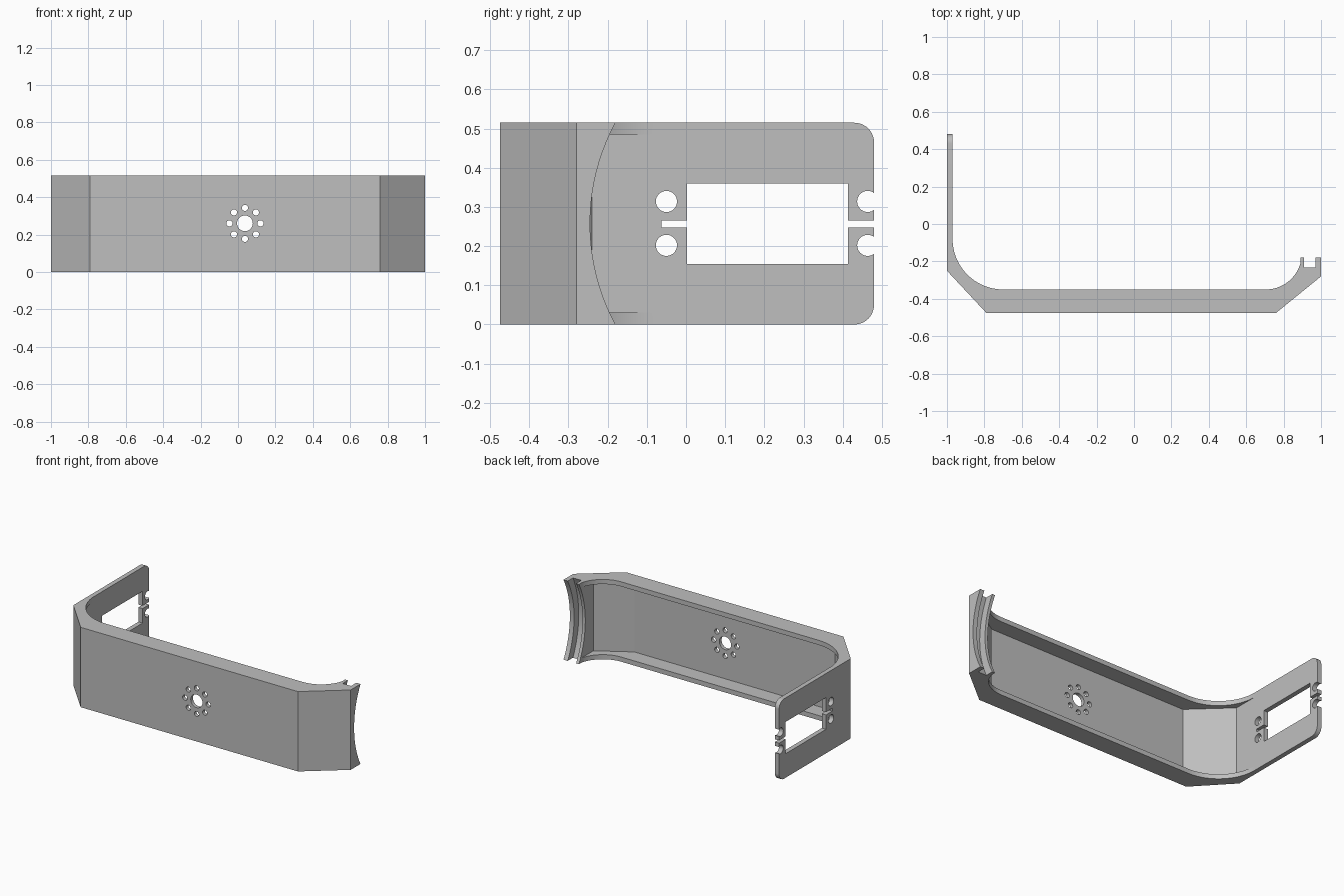
import bpy
import bmesh
from math import pi, cos, sin, radians

cube = bpy.data.objects.get("Cube")
if cube:
    bpy.data.objects.remove(cube, do_unlink=True)

HEIGHT = 0.515
MID = HEIGHT / 2
WALL = 0.03


def arc(cx, cy, r, start, end, steps=16):
    """Points on an arc, angles in degrees."""
    angles = [radians(start + (end - start) * i / steps) for i in range(steps + 1)]
    return [(cx + r * cos(a), cy + r * sin(a)) for a in angles]


def circle(cx, cy, r, sides=32):
    return arc(cx, cy, r, 0, 360, sides)[:-1]


def rect(a0, b0, a1, b1):
    return [(a0, b0), (a1, b0), (a1, b1), (a0, b1)]


def prism(name, profile, axis, low, high):
    """Extrude a 2D profile along an axis; x uses (y, z), y uses (x, z), z uses (x, y)."""
    place = {
        "x": lambda p, d: (d, p[0], p[1]),
        "y": lambda p, d: (p[0], d, p[1]),
        "z": lambda p, d: (p[0], p[1], d),
    }[axis]
    bm = bmesh.new()
    bottom = [bm.verts.new(place(p, low)) for p in profile]
    top = [bm.verts.new(place(p, high)) for p in profile]
    bm.faces.new(bottom)
    bm.faces.new(top)
    for i in range(len(profile)):
        j = (i + 1) % len(profile)
        bm.faces.new((bottom[i], bottom[j], top[j], top[i]))
    bmesh.ops.recalc_face_normals(bm, faces=bm.faces)
    mesh = bpy.data.meshes.new(name)
    bm.to_mesh(mesh)
    bm.free()
    obj = bpy.data.objects.new(name, mesh)
    bpy.context.collection.objects.link(obj)
    return obj


def cut(target, cutter, operation="DIFFERENCE"):
    """Apply a boolean and discard the cutter."""
    cutter.hide_render = True
    mod = target.modifiers.new("cut", "BOOLEAN")
    mod.operation = operation
    mod.solver = "EXACT"
    mod.object = cutter
    bpy.context.view_layer.objects.active = target
    bpy.ops.object.modifier_apply(modifier=mod.name)
    bpy.data.objects.remove(cutter, do_unlink=True)


# Bracket body: plan outline with curved inner corners
outline = [(-1, 0.48), (-1, -0.25), (-0.79, -0.475), (0.76, -0.475),
           (1, -0.28), (1, -0.15), (0.89, -0.15)]
outline += arc(0.705, -0.158, 0.192, -16, -90)
outline += arc(-0.70, -0.08, 0.27, 270, 180, 24)
outline += [(-0.97, 0.48)]
bracket = prism("bracket", outline, "z", 0, HEIGHT)

# Rounded corners at the free end of the long arm
r = 0.05
side = [(-0.6, -0.1), (0.3, -0.1), (0.3, 0)]
side += arc(0.48 - r, r, r, -90, 0, 10)
side += arc(0.48 - r, HEIGHT - r, r, 0, 90, 10)
side += [(0.3, HEIGHT), (0.3, HEIGHT + 0.1), (-0.6, HEIGHT + 0.1)]
cut(bracket, prism("arm_corners", side, "x", -1.2, 1.2), "INTERSECT")

# Hollow channel between the top and bottom flanges
channel = [(-0.97, 0), (-0.97, -0.24), (-0.745, -0.452), (0.685, -0.452),
           (0.89, -0.328), (0.89, 0)]
cut(bracket, prism("channel", channel, "z", WALL, HEIGHT - WALL))

# Concave short end, with a curved groove leaving two ribs
cut(bracket, prism("end_curve", circle(0.2975, MID, 0.5425, 128), "x", 0.8, 1.1))
cut(bracket, prism("end_groove", circle(0.2975, MID, 0.59, 128), "x", 0.91, 0.97))

# Shaft hole ringed by eight screw holes
hx, hz = 0.037, 0.26
cut(bracket, prism("shaft_hole", circle(hx, hz, 0.042), "y", -0.6, -0.3))
for i in range(8):
    a = i * pi / 4
    spot = circle(hx + 0.083 * cos(a), hz + 0.083 * sin(a), 0.0165, 20)
    cut(bracket, prism("screw_hole", spot, "y", -0.6, -0.3))

# Arm window, cable slot and mounting holes
cut(bracket, prism("window", rect(0.002, 0.155, 0.413, 0.36), "x", -1.1, -0.9))
cut(bracket, prism("slot", rect(-0.062, 0.248, 0.6, 0.266), "x", -1.1, -0.9))
for y in (-0.05, 0.464):
    for z in (0.202, 0.314):
        cut(bracket, prism("mount_hole", circle(y, z, 0.027), "x", -1.1, -0.9))

# Single grey material
grey = bpy.data.materials.new("plain grey")
grey.use_nodes = True
colour = (0.52, 0.52, 0.52, 1)
grey.diffuse_color = colour
grey.node_tree.nodes["Principled BSDF"].inputs["Base Color"].default_value = colour
bracket.data.materials.clear()
bracket.data.materials.append(grey)

# Smooth curves, sharp edges
bpy.ops.object.select_all(action="DESELECT")
bracket.select_set(True)
bpy.context.view_layer.objects.active = bracket
bpy.ops.object.shade_smooth_by_angle(angle=radians(25))
